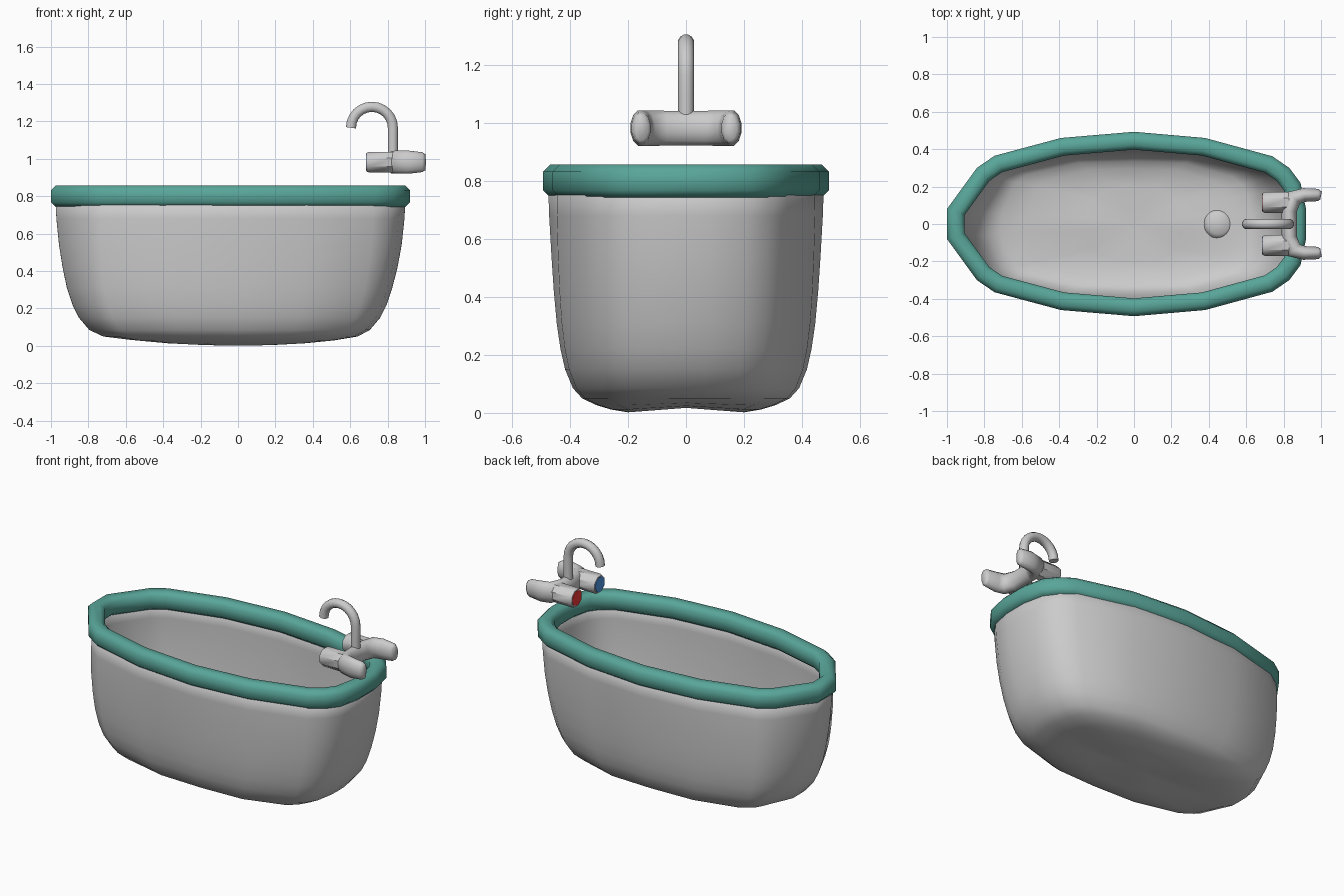
import bpy, math
from mathutils import Vector

if "Cube" in bpy.data.objects:
    bpy.data.objects.remove(bpy.data.objects["Cube"])


def material(name, rgb):
    m = bpy.data.materials.new(name)
    m.diffuse_color = (*rgb, 1)
    m.use_nodes = True
    m.node_tree.nodes["Principled BSDF"].inputs["Base Color"].default_value = m.diffuse_color
    return m


def loft(name, rings, angle=35, caps=True, closed=False, mat=None):
    """Skin equal-sized rings of points into one mesh."""
    n = len(rings[0])
    verts = [p for r in rings for p in r]
    faces = []
    for i in range(len(rings) if closed else len(rings) - 1):
        a, b = i * n, ((i + 1) % len(rings)) * n
        faces += [(a + j, a + (j + 1) % n, b + (j + 1) % n, b + j) for j in range(n)]
    if caps:
        faces += [tuple(reversed(range(n))), tuple(range(len(verts) - n, len(verts)))]
    me = bpy.data.meshes.new(name)
    me.from_pydata(verts, [], faces)
    ob = bpy.data.objects.new(name, me)
    bpy.context.collection.objects.link(ob)
    if mat:
        me.materials.append(mat)
    bpy.ops.object.select_all(action='DESELECT')
    bpy.context.view_layer.objects.active = ob
    ob.select_set(True)
    bpy.ops.object.mode_set(mode='EDIT')
    bpy.ops.mesh.select_all(action='SELECT')
    bpy.ops.mesh.normals_make_consistent(inside=False)
    bpy.ops.object.mode_set(mode='OBJECT')
    bpy.ops.object.shade_smooth_by_angle(angle=math.radians(angle))
    return ob


def tube(name, path, radii, axis, sides=8, **kw):
    """Sweep an elliptical section; radii are (across, along axis)."""
    pts = [Vector(p) for p in path]
    axis = Vector(axis)
    rings = []
    for i, p in enumerate(pts):
        t = pts[min(i + 1, len(pts) - 1)] - pts[max(i - 1, 0)]
        side = t.cross(axis).normalized()
        w, h = radii[i]
        rings.append([p + side * w * math.cos(a) + axis * h * math.sin(a)
                      for a in ((k + .5) * math.tau / sides for k in range(sides))])
    return loft(name, rings, **kw)


# Plan outline shared by the rim and the tub
half = [(.92, .08), (.89, .22), (.83, .30), (.74, .362), (.38, .46), (0, .493),
        (-.39, .46), (-.745, .365), (-.84, .30), (-1.0, .08)]
outline = [Vector(p) for p in [(.92, 0)] + half + [(-1.0, 0)]
           + [(x, -y) for x, y in reversed(half)]]


def tub_ring(x0, x1, y, z):
    """Outline scaled to the given extents, boxier towards the floor."""
    blend = max(0, 1 - z / .8) ** .7
    pts = []
    for p in outline:
        u, v = (p.x / .92 if p.x > 0 else p.x), p.y / .493
        f = (abs(u) ** 3 + abs(v) ** 3) ** (-1 / 3)
        f = 1 + (f - 1) * blend
        px, py = u * f * (x1 if u > 0 else -x0), v * f * y
        # underside is slightly hollow along its middle
        lift = max(0, 1 - abs(py) / .2) * .016 * max(0, 1 - z / .05)
        pts.append(Vector((px, py, z + lift)))
    return pts


# Tub shell: thin wall
profile = [(-.25, .25, .20, .002), (-.42, .40, .26, .012), (-.58, .53, .31, .027),
           (-.72, .64, .358, .05), (-.795, .705, .39, .085), (-.85, .76, .417, .15),
           (-.885, .795, .433, .22), (-.915, .825, .446, .31), (-.938, .853, .456, .42),
           (-.957, .875, .464, .54), (-.971, .89, .472, .68), (-.977, .896, .476, .80)]
rings = [[Vector((0, 0, .02))] * len(outline)] + [tub_ring(*p) for p in profile]
tub = loft("tub_shell", rings, angle=60, caps=False)
weld = tub.modifiers.new("weld", 'WELD')
weld.merge_threshold = .0005
# wall runs inward from the modelled outside surface
ref = max(tub.data.polygons, key=lambda p: p.center.x)
thick = tub.modifiers.new("wall", 'SOLIDIFY')
thick.thickness = .038
thick.offset = -1 if ref.normal.x > 0 else 1


def inset(pts, d):
    out = []
    for i, p in enumerate(pts):
        a = (p - pts[i - 1]).normalized()
        b = (pts[(i + 1) % len(pts)] - p).normalized()
        na, nb = Vector((-a.y, a.x)), Vector((-b.y, b.x))
        out.append(p + (na + nb) * d / (1 + na.dot(nb)))
    return out


# Rim: faceted outline with a chamfered section
section = [(0, .768), (0, .832), (.025, .857), (.07, .857),
           (.095, .835), (.095, .765), (.07, .743), (.025, .743)]
loft("rim", [[Vector((p.x, p.y, z)) for p in inset(outline, d)] for d, z in section],
     angle=50, caps=False, closed=True, mat=material("rim_green", (.10, .38, .32)))

# Drain: low dome on the tub floor
tube("drain", [(.452, 0, z) for z in (.035, .06, .075, .083)],
     [(r, r) for r in (.08, .078, .055, .015)], (0, 1, 0), sides=24, angle=80)

# Tap body: U-shaped bar with tapered, rounded arms
arm = [(1.0, .152, .022, .045), (.985, .155, .034, .055), (.91, .155, .038, .064),
       (.855, .14, .047, .064), (.83, .07, .042, .062)]
bar = arm + [(x, -y, w, h) for x, y, w, h in reversed(arm)]
tube("tap_body", [(x, y, .982) for x, y, w, h in bar], [(w, h) for x, y, w, h in bar],
     (0, 0, 1), sides=12, angle=70)

# Spout: riser and half-circle hook
hook = [(.828, 0, 1.0), (.828, 0, 1.09)]
hook += [(.716 + .112 * math.cos(a), 0, 1.166 + .112 * math.sin(a))
         for a in (math.pi * k / 12 for k in range(13))]
tube("spout", hook, [(.028, .028)] * len(hook), (0, 1, 0), sides=12, angle=50)

# Hot and cold knobs with coloured end discs
for label, y, rgb in (("hot", .115, (.9, .04, .04)), ("cold", -.115, (.08, .32, .8))):
    tube(label + "_knob", [(x, y, .982) for x in (.688, .70, .83)],
         [(r, r) for r in (.054, .06, .06)], (0, 0, 1), sides=8, angle=44)
    tube(label + "_disc", [(x, y, .982) for x in (.685, .692)], [(.046, .046)] * 2,
         (0, 0, 1), sides=16, mat=material(label + "_colour", rgb))
